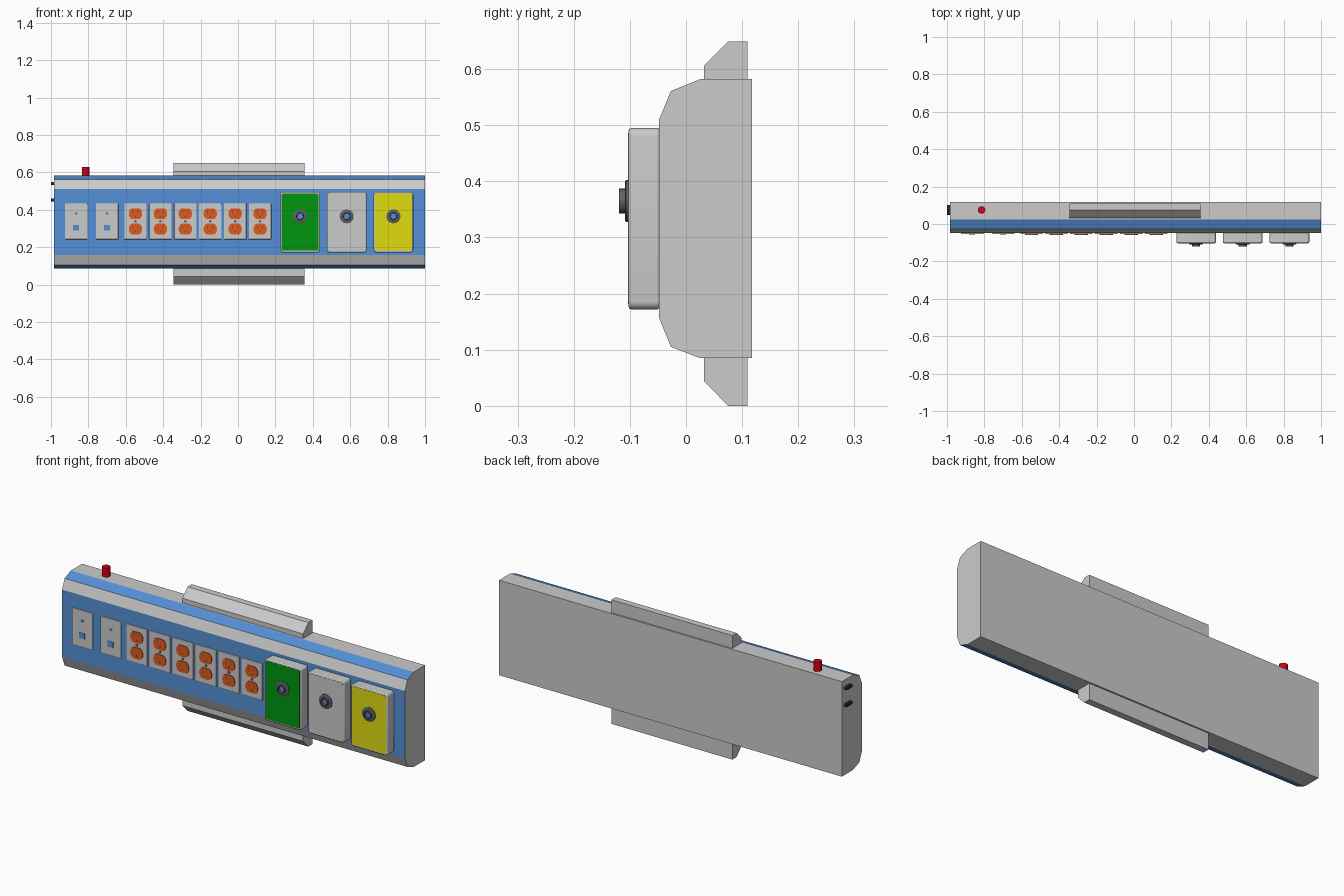
import bpy, bmesh
from math import pi, sin, cos

if "Cube" in bpy.data.objects:
    bpy.data.objects.remove(bpy.data.objects["Cube"])


def material(name, rgb):
    m = bpy.data.materials.new(name)
    m.diffuse_color = (*rgb, 1)
    m.use_nodes = True
    m.node_tree.nodes["Principled BSDF"].inputs["Base Color"].default_value = m.diffuse_color
    return m


GREY = material("grey", (0.62, 0.62, 0.62))
BLUE = material("blue", (0.09, 0.28, 0.68))
RED = material("red", (0.65, 0.0, 0.01))
ORANGE = material("orange", (0.80, 0.10, 0.01))
GREEN = material("green", (0.0, 0.30, 0.005))
YELLOW = material("yellow", (0.75, 0.72, 0.005))
BLACK = material("black", (0.02, 0.02, 0.02))
DARK = material("dark_grey", (0.12, 0.12, 0.13))
FRONT = -0.048


def finish(name, bm, mats, bevel=0, segments=2, smooth=False):
    bmesh.ops.recalc_face_normals(bm, faces=bm.faces)
    me = bpy.data.meshes.new(name)
    bm.to_mesh(me)
    bm.free()
    ob = bpy.data.objects.new(name, me)
    bpy.context.collection.objects.link(ob)
    for m in mats:
        me.materials.append(m)
    if bevel:
        b = ob.modifiers.new("bevel", "BEVEL")
        b.width, b.segments, b.limit_method = bevel, segments, 'ANGLE'
        b.angle_limit = 0.8
    if smooth:
        bpy.ops.object.select_all(action='DESELECT')
        ob.select_set(True)
        bpy.context.view_layer.objects.active = ob
        bpy.ops.object.shade_smooth_by_angle(angle=0.6)
    return ob


def prism(name, pts, a, b, axis, mat=GREY, stripes=None, **kw):
    """Extrude a 2D outline from a to b: axis x uses (y,z), y uses (x,z), z uses (x,y)."""
    place = {'x': lambda p, t: (t, p[0], p[1]),
             'y': lambda p, t: (p[0], t, p[1]),
             'z': lambda p, t: (p[0], p[1], t)}[axis]
    bm = bmesh.new()
    lo = [bm.verts.new(place(p, a)) for p in pts]
    hi = [bm.verts.new(place(p, b)) for p in pts]
    bm.faces.new(lo)
    bm.faces.new(hi)
    n = len(pts)
    for i in range(n):
        f = bm.faces.new((lo[i], lo[(i + 1) % n], hi[(i + 1) % n], hi[i]))
        if stripes and i in stripes:
            f.material_index = 1
    return finish(name, bm, [mat, BLUE] if stripes else [mat], **kw)


def rect(cx, cz, w, h, r=0.0):
    """Rectangle outline, corners rounded when r is set."""
    out = []
    for k, (sx, sz) in enumerate(((1, 1), (-1, 1), (-1, -1), (1, -1))):
        px, pz = cx + sx * (w / 2 - r), cz + sz * (h / 2 - r)
        for j in range(5 if r else 1):
            t = (k + j / 4) * pi / 2
            out.append((px + r * cos(t), pz + r * sin(t)))
    return out


def circle(cx, cz, r, n=16, flat=None):
    lim = flat if flat else r
    return [(cx + r * cos(2 * pi * i / n),
             cz + max(-lim, min(lim, r * sin(2 * pi * i / n)))) for i in range(n)]


def lathe_y(name, cx, cz, profile, mat, n=24):
    """Closed (radius, y) profile revolved around a front-to-back axis."""
    bm = bmesh.new()
    rings = [[bm.verts.new((cx + r * cos(2 * pi * i / n), y, cz + r * sin(2 * pi * i / n)))
              for i in range(n)] for r, y in profile]
    for k in range(len(rings)):
        p, q = rings[k], rings[(k + 1) % len(rings)]
        for i in range(n):
            j = (i + 1) % n
            bm.faces.new((p[i], p[j], q[j], q[i]))
    return finish(name, bm, [mat], smooth=True)


# Main housing with blue front and blue outer chamfers
prism("housing", [(0.118, 0.085), (0.118, 0.582), (0.025, 0.582), (-0.027, 0.561),
                  (FRONT, 0.51), (FRONT, 0.157), (-0.027, 0.105), (0.025, 0.085)],
      -0.985, 1.0, 'x', stripes={2, 4, 6})

# Mounting rails above and below
prism("top_rail", [(0.11, 0.58), (0.11, 0.649), (0.075, 0.649), (0.032, 0.606), (0.032, 0.58)],
      -0.345, 0.355, 'x')
prism("bottom_rail", [(0.11, 0.087), (0.11, 0.0), (0.075, 0.0), (0.032, 0.044), (0.032, 0.087)],
      -0.345, 0.355, 'x')

# Red button on top and cable plugs on the left end
prism("red_button", circle(-0.815, 0.075, 0.02), 0.58, 0.63, 'z', RED, smooth=True)
for i, z in enumerate((0.452, 0.54)):
    prism(f"side_plug_{i + 1}", rect(0.075, z, 0.052, 0.016, 0.007), -1.0, -0.98, 'x', BLACK)


def wall_plate(name, x):
    prism(name, rect(x, 0.338, 0.12, 0.192), FRONT + 0.002, -0.054, 'y', bevel=0.003)


# Data plates with an indicator and a blue jack
for i, x in enumerate((-0.865, -0.700)):
    wall_plate(f"data_plate_{i + 1}", x)
    prism(f"data_indicator_{i + 1}", circle(x, 0.38, 0.008), -0.05, -0.0555, 'y', BLUE)
    prism(f"data_jack_{i + 1}", rect(x, 0.303, 0.032, 0.03), -0.05, -0.0555, 'y', BLUE)

# Duplex outlets
for i in range(6):
    x = -0.548 + 0.1332 * i
    wall_plate(f"outlet_plate_{i + 1}", x)
    prism(f"outlet_screw_{i + 1}", circle(x, 0.338, 0.007, 10), -0.05, -0.056, 'y', DARK)
    for side, z in (("upper", 0.379), ("lower", 0.297)):
        tag = f"{side}_{i + 1}"
        prism(f"outlet_face_{tag}", circle(x, z, 0.036, 24, 0.029), -0.05, -0.058, 'y', ORANGE)
        for s in (-1, 1):
            prism(f"outlet_slot_{tag}_{'left' if s < 0 else 'right'}",
                  rect(x + s * 0.014, z + 0.008, 0.005, 0.018), -0.055, -0.0585, 'y', DARK)
        prism(f"outlet_ground_{tag}", circle(x, z - 0.014, 0.006, 10), -0.055, -0.0585, 'y', DARK)

# Large boxes with coloured covers and round sockets
for colour, mat, x in (("green", GREEN, 0.332), ("grey", GREY, 0.581), ("yellow", YELLOW, 0.831)):
    prism(f"{colour}_box", rect(x, 0.3335, 0.212, 0.323, 0.014), FRONT + 0.002, -0.1025, 'y',
          bevel=0.005, smooth=True)
    prism(f"{colour}_cover", rect(x, 0.3335, 0.196, 0.305, 0.008), -0.098, -0.1035, 'y', mat)
    lathe_y(f"{colour}_socket", x, 0.365,
            [(0.015, -0.1), (0.0375, -0.1), (0.0375, -0.107), (0.034, -0.109), (0.022, -0.109),
             (0.022, -0.119), (0.016, -0.119)], DARK)
    prism(f"{colour}_socket_core", circle(x, 0.365, 0.017, 24), -0.1, -0.108, 'y', BLUE)
